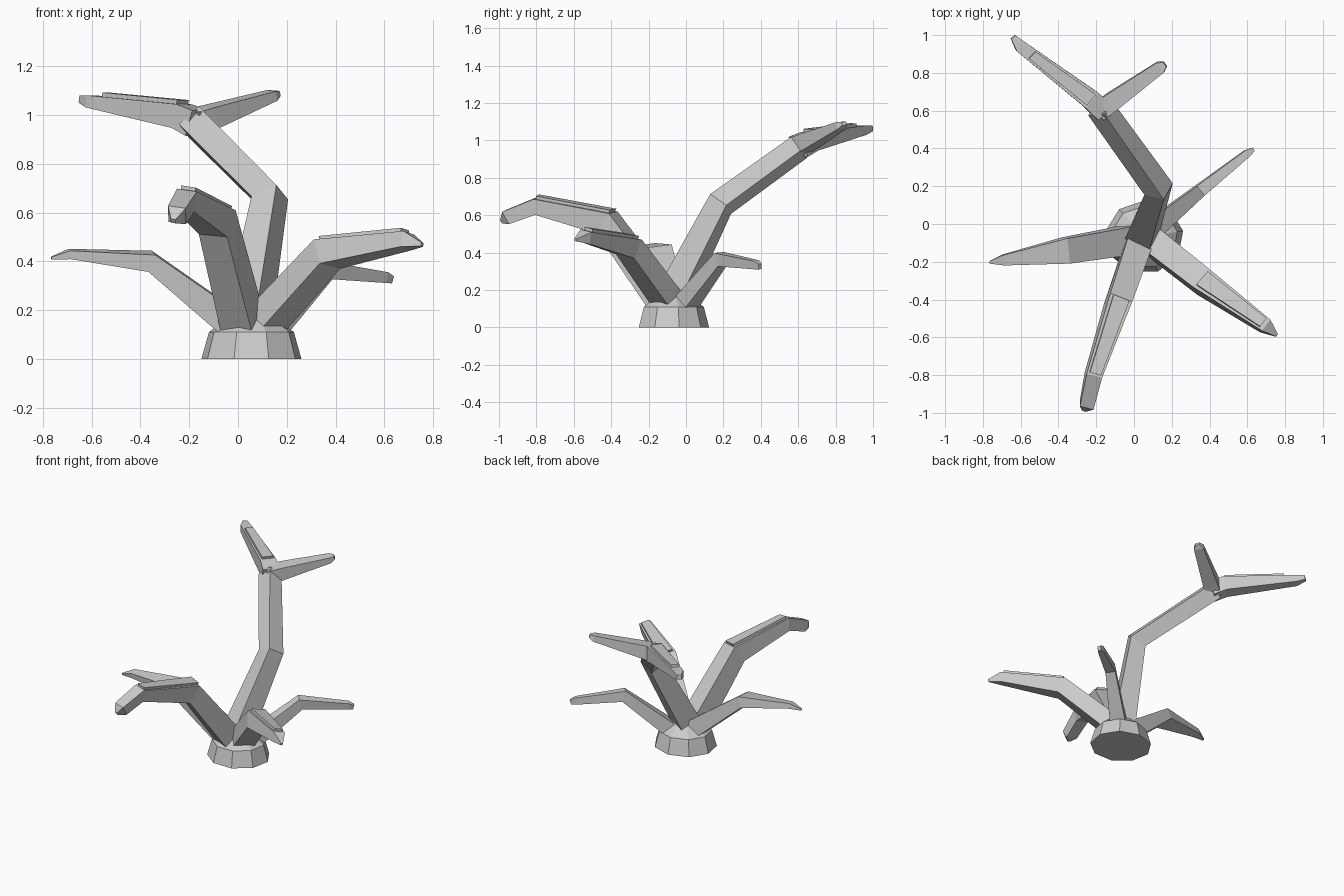
import bpy, bmesh
from math import cos, sin, tau
from mathutils import Vector

if "Cube" in bpy.data.objects:
    bpy.data.objects.remove(bpy.data.objects["Cube"])


def make(name, verts, faces):
    bm = bmesh.new()
    vs = [bm.verts.new(v) for v in verts]
    for f in faces:
        bm.faces.new([vs[i] for i in f])
    bmesh.ops.recalc_face_normals(bm, faces=bm.faces)
    me = bpy.data.meshes.new(name)
    bm.to_mesh(me)
    bm.free()
    bpy.context.collection.objects.link(bpy.data.objects.new(name, me))


def loft(name, rings):
    n = len(rings[0])
    faces = [tuple(range(n)), tuple(range((len(rings) - 1) * n, len(rings) * n))]
    for r in range(len(rings) - 1):
        for k in range(n):
            a, b = r * n + k, r * n + (k + 1) % n
            faces.append((a, b, b + n, a + n))
    make(name, [v for ring in rings for v in ring], faces)


def quad(c, u, v, w, h):
    return [c + u * (w / 2 * a) + v * (h / 2 * b) for a, b in ((-1, -1), (1, -1), (1, 1), (-1, 1))]


def branch(name, pts, side, slab=None):
    """Four-sided limb through (x, y, z, width, height); slab = (segment, start, end)."""
    cs = [Vector(p[:3]) for p in pts]
    rings, tops = [], []
    for i, p in enumerate(pts):
        t = Vector()
        if i > 0:
            t += (cs[i] - cs[i - 1]).normalized()
        if i < len(pts) - 1:
            t += (cs[i + 1] - cs[i]).normalized()
        t.normalize()
        u = Vector(side)
        u = (u - t * u.dot(t)).normalized()
        v = t.cross(u)
        if v.z < 0:
            v = -v
        rings.append(quad(cs[i], u, v, p[3], p[4]))
        tops.append((cs[i] + v * p[4] / 2, u, v, p[3]))
    loft(name, rings)
    if slab:
        s, *ends = slab
        (c0, u0, v0, w0), (c1, u1, v1, w1) = tops[s], tops[s + 1]
        out = []
        for f in ends:
            out.append(quad(c0.lerp(c1, f), u0.lerp(u1, f), v0.lerp(v1, f),
                            (w0 + (w1 - w0) * f) * 0.72, 0.035))
        loft(name + "_top_slab", out)


# Stump
loft("stump", [[Vector((0.055 + r * 1.04 * cos(tau * (k + .25) / 9), -0.07 + r * .97 * sin(tau * (k + .25) / 9), z))
                for k in range(9)] for r, z in ((0.2, 0), (0.17, 0.11), (0.08, 0.18))])

# Tall back limb and its fork
branch("tall_limb", [(0.03, -0.1, 0.1, .15, .15), (0.13, 0.185, 0.66, .115, .115),
                     (-0.18, 0.615, 0.97, .11, .10)], (0.9, -0.35, 0.22))
branch("fork_left", [(-0.165, 0.60, 0.965, .11, .11), (-0.23, 0.66, 0.995, .105, .10),
                     (-0.60, 0.94, 1.055, .065, .05), (-0.64, 0.99, 1.065, .03, .03)],
       (0.6, 0.8, 0), (1, 0.02, 0.85))
branch("fork_right", [(-0.18, 0.60, 0.965, .10, .10), (-0.12, 0.645, 0.99, .10, .09),
                      (0.14, 0.83, 1.08, .065, .04), (0.165, 0.845, 1.09, .03, .02)],
       (-0.5, 0.85, 0.1))

# Lower limbs
branch("front_limb", [(0.03, -0.09, 0.1, .14, .15), (-0.085, -0.42, 0.56, .125, .13),
                      (-0.215, -0.80, 0.65, .085, .085), (-0.25, -0.955, 0.59, .075, .075),
                      (-0.265, -0.985, 0.565, .02, .02)],
       (0.95, -0.28, -0.15), (1, 0.02, 0.97))
branch("right_front_limb", [(0.08, -0.08, 0.12, .14, .12), (0.365, -0.305, 0.43, .13, .11),
                            (0.695, -0.54, 0.485, .075, .065), (0.755, -0.59, 0.468, .015, .015)],
       (-0.57, -0.78, 0.2), (1, 0.03, 0.95))
branch("left_limb", [(0.0, -0.08, 0.12, .15, .12), (-0.36, -0.14, 0.4, .135, .075),
                     (-0.69, -0.19, 0.43, .055, .035), (-0.765, -0.203, 0.413, .012, .01)],
       (-0.15, 1, 0.15))
branch("right_back_limb", [(0.1, -0.03, 0.09, .11, .10), (0.36, 0.185, 0.365, .065, .075),
                           (0.60, 0.375, 0.335, .04, .045), (0.63, 0.395, 0.325, .02, .03)],
       (-0.62, 0.78, 0.1))
